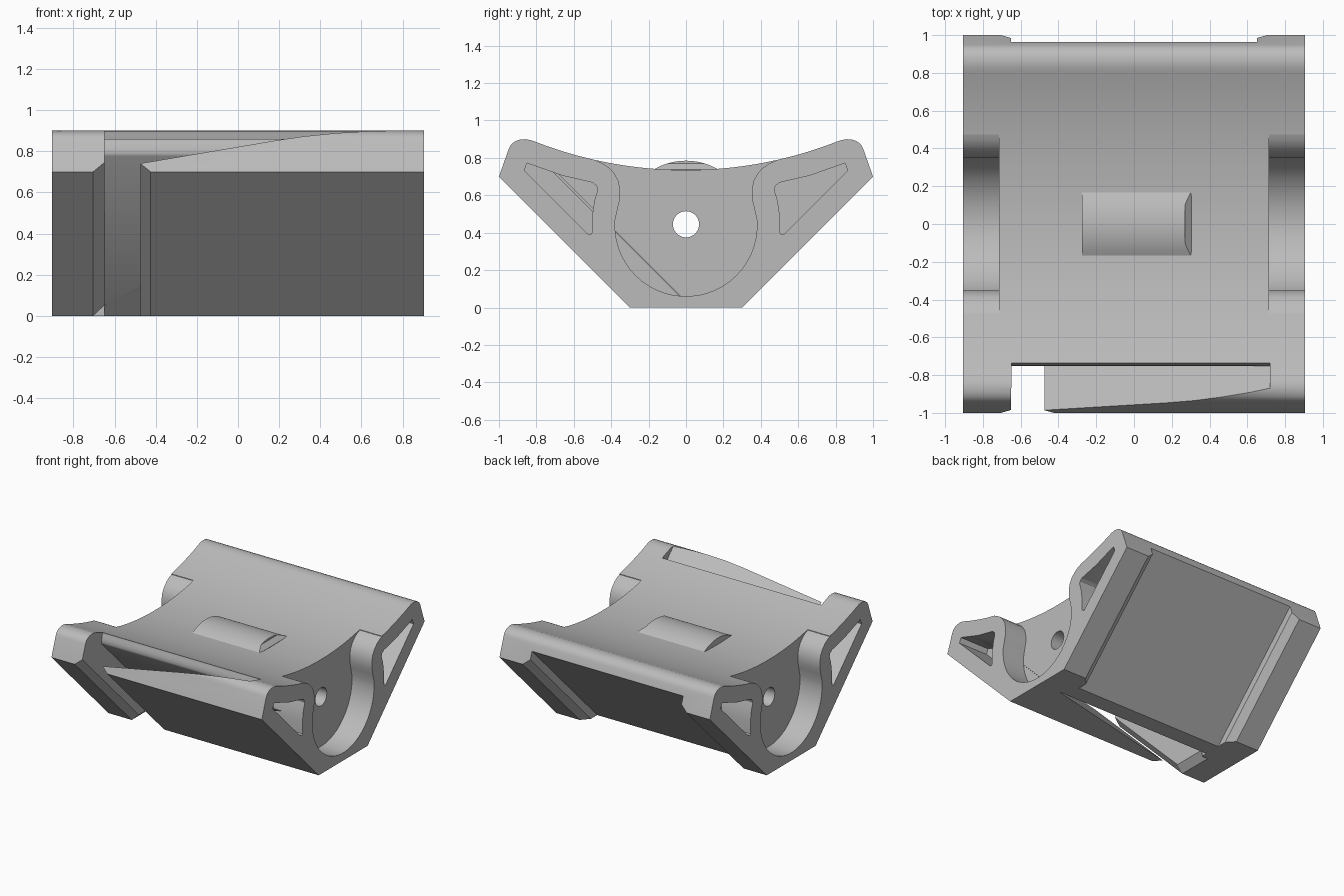
import bpy, bmesh, math

cube = bpy.data.objects.get("Cube")
if cube:
    bpy.data.objects.remove(cube, do_unlink=True)

grey = bpy.data.materials.new("plain_grey")
grey.use_nodes = True
grey.diffuse_color = (0.5, 0.5, 0.5, 1)
grey.node_tree.nodes["Principled BSDF"].inputs["Base Color"].default_value = (0.5, 0.5, 0.5, 1)

HALF = 0.905


def prism(name, pts, start, end, place):
    """Extrude a 2D outline from start to end; place maps (a, b, depth) to 3D."""
    bm = bmesh.new()
    near = [bm.verts.new(place(a, b, start)) for a, b in pts]
    far = [bm.verts.new(place(a, b, end)) for a, b in pts]
    bm.faces.new(near)
    bm.faces.new(far)
    for i in range(len(pts)):
        j = (i + 1) % len(pts)
        bm.faces.new((near[i], near[j], far[j], far[i]))
    bmesh.ops.recalc_face_normals(bm, faces=bm.faces)
    mesh = bpy.data.meshes.new(name)
    bm.to_mesh(mesh)
    bm.free()
    mesh.materials.append(grey)
    obj = bpy.data.objects.new(name, mesh)
    bpy.context.collection.objects.link(obj)
    return obj


def along_x(y, z, x):
    return (x, y, z)


def along_y(x, z, y):
    return (x, y, z)


def slanted(side):
    """Place (x, distance outward) sections running up the sloping flank."""
    return lambda x, d, s: (x, side * (d + s), s)


def activate(obj):
    bpy.ops.object.select_all(action='DESELECT')
    obj.select_set(True)
    bpy.context.view_layer.objects.active = obj


def cut(target, cutter):
    cutter.hide_render = True
    mod = target.modifiers.new("cut", 'BOOLEAN')
    mod.operation = 'DIFFERENCE'
    mod.solver = 'EXACT'
    mod.object = cutter
    activate(target)
    bpy.ops.object.modifier_apply(modifier=mod.name)
    bpy.data.objects.remove(cutter, do_unlink=True)


def mirrored(half):
    return half + [(-y, z) for y, z in reversed(half)]


# Saddle body: flat foot, sloping flanks, rounded lips and a hollow top
def top_z(y):
    return 0.735 - 2.22 + 2.22 + 2.22 - math.sqrt(2.22 ** 2 - y * y)


lip = [(0.3, 0), (1, 0.7), (0.947, 0.85), (0.935, 0.872), (0.915, 0.888), (0.89, 0.897),
       (0.86, 0.9), (0.83, 0.895), (0.805, 0.886)]
hollow = [(0.79 * (1 - i / 16), top_z(0.79 * (1 - i / 16))) for i in range(16)]
body = prism("saddle_body", mirrored(lip + hollow), -HALF, HALF, along_x)

# Round recess with a flared mouth in each end, and triangular pockets beside it
bowl = [(0.38 * math.sin(a), 0.44 - 0.38 * math.cos(a))
        for a in (math.radians(3 + 7 * i) for i in range(14))]
flare = [(0.365, 0.53), (0.353, 0.58), (0.352, 0.63), (0.362, 0.68), (0.385, 0.72),
         (0.415, 0.75), (0.445, 0.77), (0.475, 0.782), (0.475, 1.1)]
pocket = [(0.85, 0.772), (0.66, 0.705), (0.5, 0.668), (0.478, 0.65), (0.472, 0.63),
          (0.49, 0.57), (0.5, 0.5), (0.502, 0.4), (0.51, 0.39), (0.525, 0.393), (0.865, 0.732)]
for end in (-1, 1):
    cut(body, prism("end_recess", mirrored(bowl + flare), end * 0.715, end * 1.1, along_x))
    for side in (-1, 1):
        outline = [(side * y, z) for y, z in pocket]
        cut(body, prism("pocket", outline, end * 0.652, end * 1.1, along_x))

# Bore through the full length
bore = [(0.07 * math.cos(i * math.pi / 16), 0.445 + 0.07 * math.sin(i * math.pi / 16))
        for i in range(32)]
cut(body, prism("bore", bore, -1.2, 1.2, along_x))

# Shallow chamfered channel down the back flank
channel = [(-0.65, 0.162), (0.65, 0.162), (0.65, 0.24), (0.815, 0.42), (-0.815, 0.42), (-0.65, 0.24)]
cut(body, prism("back_channel", channel, -0.6, 1.4, slanted(1)))

# Tapered slot behind the front arm, open at its free end
slot = [(-0.65, -0.03), (0.72, -0.03), (-0.475, 0.245), (-0.315, 0.42), (-0.815, 0.42), (-0.65, 0.24)]
cut(body, prism("front_slot", slot, -0.6, 1.4, slanted(-1)))

# Rounded entry at the top of the slot
entry = [(-0.735, 1.1), (-0.735, 0.86), (-0.742, 0.84), (-0.748, 0.815), (-0.751, 0.79),
         (-0.745, 0.773), (-0.872, 0.9), (-0.872, 1.1)]
cut(body, prism("slot_entry", entry, -0.649, 0.719, along_x))

# Chamfer under the rib beside the slot
under = [(-0.71, -0.005), (-0.645, 0.055), (-0.6, -0.005)]
cut(body, prism("rib_chamfer", under, -0.33, -0.02, along_y))

# Low arched key on the hollow, with a bevelled end
arch = [(0.17, 0.7)]
for i in range(13):
    y = 0.17 - 0.34 * i / 12
    arch.append((y, 0.785 - 0.344 + math.sqrt(0.344 ** 2 - y * y)))
arch.append((-0.17, 0.7))
key = prism("raised_key", arch, -0.275, 0.305, along_x)
bevel = [(0.27, 0.9), (0.27, 0.77), (0.31, 0.734), (0.4, 0.734), (0.4, 0.9)]
cut(key, prism("key_bevel", bevel, -0.3, 0.3, along_y))

for obj in (body, key):
    activate(obj)
    bpy.ops.object.shade_smooth_by_angle(angle=math.radians(28))
